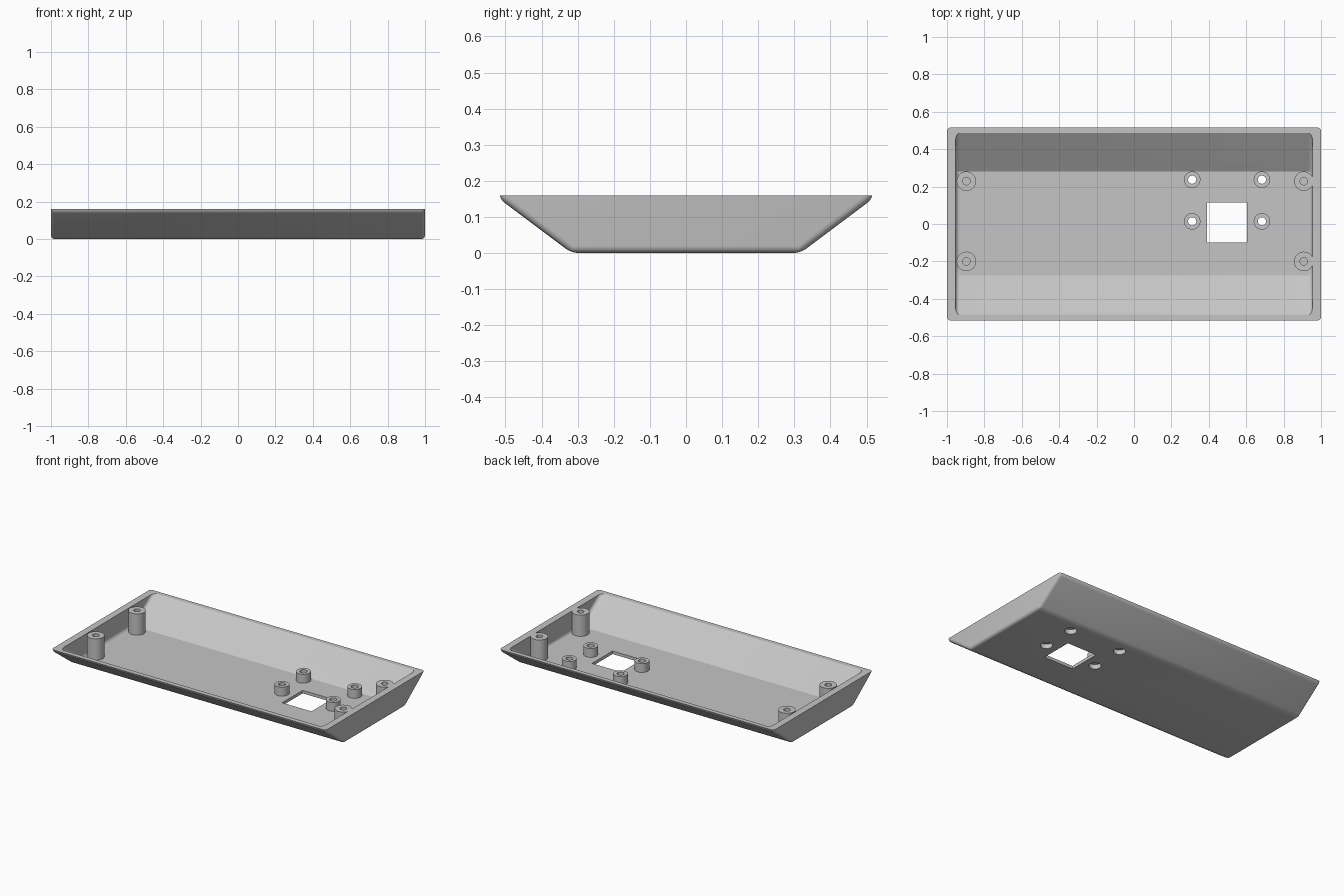
import bpy, bmesh
from math import radians
from mathutils import Vector

if "Cube" in bpy.data.objects:
    bpy.data.objects.remove(bpy.data.objects["Cube"], do_unlink=True)

grey = bpy.data.materials.new("plain grey")
grey.use_nodes = True
grey.diffuse_color = (0.56, 0.56, 0.56, 1)
grey.node_tree.nodes["Principled BSDF"].inputs["Base Color"].default_value = grey.diffuse_color

RIM = 0.16      # rim height
FLOOR = 0.02    # floor thickness


def add_object(name, bm):
    bmesh.ops.recalc_face_normals(bm, faces=bm.faces)
    mesh = bpy.data.meshes.new(name)
    bm.to_mesh(mesh)
    bm.free()
    mesh.materials.append(grey)
    ob = bpy.data.objects.new(name, mesh)
    bpy.context.collection.objects.link(ob)
    return ob


def prism(name, profile, half_x, radius, rounded, cut=None):
    """Extrude a (y, z) profile along x, round the chosen edges, trim the top."""
    bm = bmesh.new()
    face = bm.faces.new([bm.verts.new((-half_x, y, z)) for y, z in profile])
    ext = bmesh.ops.extrude_face_region(bm, geom=[face])
    moved = [v for v in ext["geom"] if isinstance(v, bmesh.types.BMVert)]
    bmesh.ops.translate(bm, verts=moved, vec=(2 * half_x, 0, 0))
    bmesh.ops.recalc_face_normals(bm, faces=bm.faces)
    edges = [e for e in bm.edges if rounded(e)]
    bmesh.ops.bevel(bm, geom=edges, offset=radius, segments=5, profile=0.5,
                    affect="EDGES", clamp_overlap=True)
    if cut:
        bmesh.ops.bisect_plane(bm, geom=bm.verts[:] + bm.edges[:] + bm.faces[:],
                               plane_co=(0, 0, cut), plane_no=(0, 0, 1), clear_outer=True)
        bmesh.ops.holes_fill(bm, edges=[e for e in bm.edges if e.is_boundary])
    return add_object(name, bm)


def cylinder(name, x, y, radius, z0, z1):
    bm = bmesh.new()
    bmesh.ops.create_cone(bm, cap_ends=True, segments=40, radius1=radius,
                          radius2=radius, depth=z1 - z0)
    bmesh.ops.translate(bm, verts=bm.verts, vec=(x, y, (z0 + z1) / 2))
    return add_object(name, bm)


def combine(target, part, operation):
    """Merge a part into, or cut it out of, the target."""
    mod = target.modifiers.new(part.name, "BOOLEAN")
    mod.operation = operation
    mod.solver = "EXACT"
    mod.object = part
    bpy.context.view_layer.update()
    bpy.context.view_layer.objects.active = target
    bpy.ops.object.modifier_apply(modifier=mod.name)
    bpy.data.objects.remove(part, do_unlink=True)


def along_x(e):
    d = e.verts[0].co - e.verts[1].co
    return abs(d.x) > 0.1


# Outer body: trapezoid with rounded edges, trimmed flat at the rim
outer = [(0.317, 0), (0.517, 0.15), (0.517, 0.3)]
outer += [(-y, z) for y, z in reversed(outer)]
tray = prism("case_tray", outer, 1.0, 0.02,
             lambda e: max(v.co.z for v in e.verts) < 0.29 or not along_x(e), cut=RIM)

# Cavity: sloped front and back walls, rounded ends
slope = (0.487 - 0.28) / (RIM - FLOOR)
top_z = 0.25
top_y = 0.487 + slope * (top_z - RIM)
cavity = prism("cavity", [(-0.275, FLOOR), (0.28, FLOOR), (top_y, top_z), (-top_y, top_z)],
               0.954, 0.022, lambda e: not along_x(e))
combine(tray, cavity, "DIFFERENCE")

# Tall corner posts with blind screw bores
for x in (-0.896, 0.908):
    for y in (-0.2, 0.229):
        combine(tray, cylinder("corner_post", x, y, 0.052, 0.01, RIM), "UNION")
        combine(tray, cylinder("post_bore", x, y, 0.02, 0.04, 0.2), "DIFFERENCE")

# Short standoffs with through holes, counterbored from below
for x in (0.311, 0.684):
    for y in (0.014, 0.237):
        combine(tray, cylinder("standoff", x, y, 0.044, 0.01, 0.078), "UNION")
        combine(tray, cylinder("through_hole", x, y, 0.022, -0.05, 0.2), "DIFFERENCE")
        combine(tray, cylinder("counterbore", x, y, 0.036, -0.05, 0.03), "DIFFERENCE")

# Square window through the floor
bm = bmesh.new()
bmesh.ops.create_cube(bm, size=1)
bmesh.ops.scale(bm, verts=bm.verts, vec=(0.214, 0.214, 0.1))
bmesh.ops.translate(bm, verts=bm.verts, vec=Vector((0.497, 0.009, 0.02)))
combine(tray, add_object("floor_window", bm), "DIFFERENCE")

# Smooth rounded edges, keep the rest crisp
bpy.ops.object.select_all(action="DESELECT")
tray.select_set(True)
bpy.context.view_layer.objects.active = tray
bpy.ops.object.shade_smooth_by_angle(angle=radians(30))
